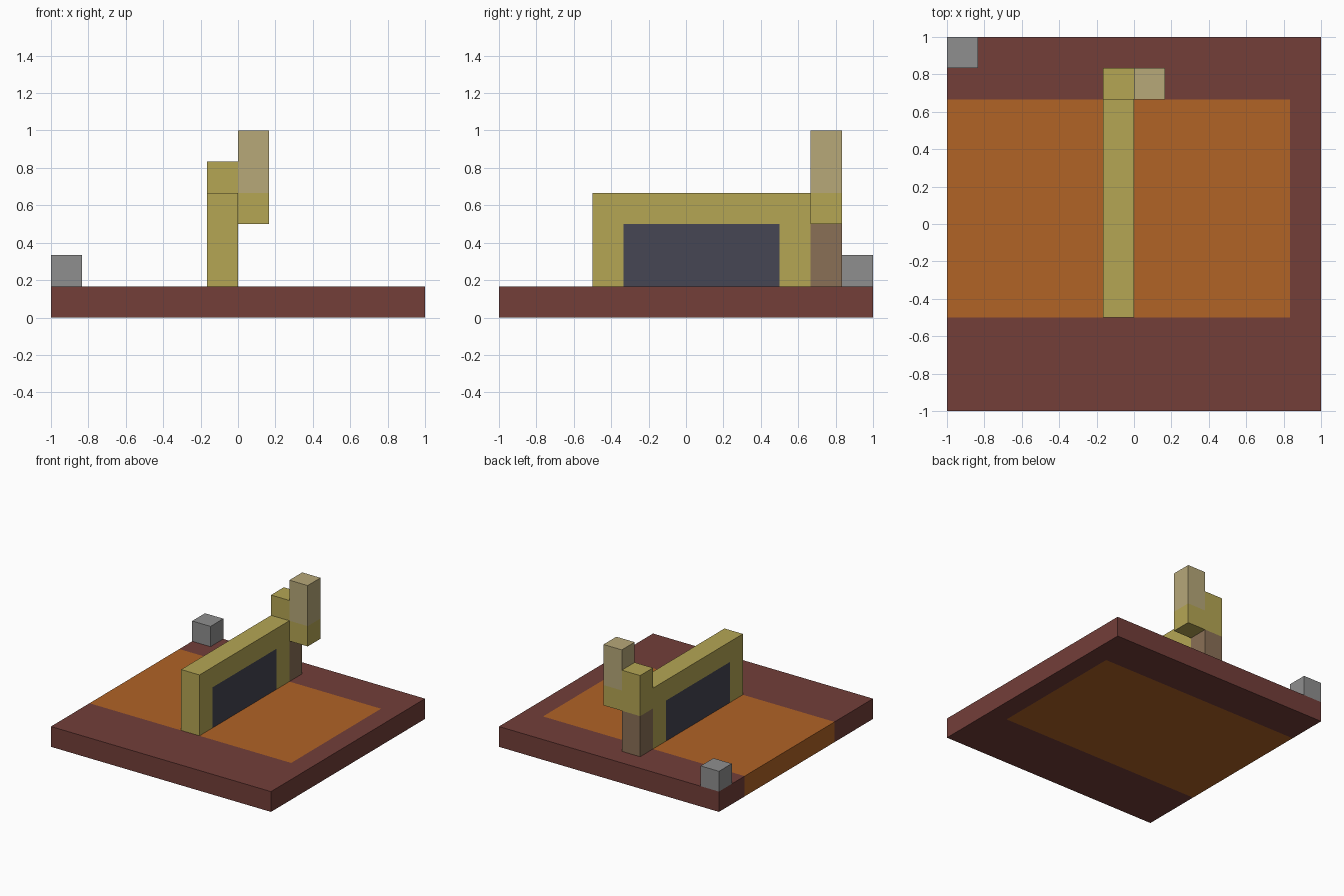
import bpy
import bmesh
from mathutils import Vector

U = 1 / 6  # the whole model sits on a grid of this step

old = bpy.data.objects.get("Cube")
if old:
    bpy.data.objects.remove(old, do_unlink=True)


def material(name, rgb):
    """Flat material from 0-255 display values, converted to linear."""
    linear = [((c / 255 + 0.055) / 1.055) ** 2.4 for c in rgb]
    mat = bpy.data.materials.new(name)
    mat.use_nodes = True
    mat.diffuse_color = (*linear, 1)
    bsdf = mat.node_tree.nodes["Principled BSDF"]
    bsdf.inputs["Base Color"].default_value = (*linear, 1)
    bsdf.inputs["Roughness"].default_value = 0.9
    return mat


maroon = material("maroon", (115, 62, 57))
orange = material("burnt_orange", (177, 99, 38))
olive = material("olive_yellow", (181, 166, 84))
tan = material("pale_tan", (183, 168, 121))
brown = material("dull_brown", (138, 112, 86))
slate = material("dark_slate", (70, 70, 83))
grey = material("mid_grey", (143, 143, 143))


def block(name, low, high, mats, cuts=(), rule=None):
    """Box between two grid corners, sliced at (axis, step) and coloured by rule."""
    low, high = Vector(low), Vector(high)
    bm = bmesh.new()
    bmesh.ops.create_cube(bm, size=1)
    for v in bm.verts:
        v.co = [(a + b) / 2 + c * (b - a) for a, b, c in zip(low, high, v.co)]
    for axis, step in cuts:
        point, normal = Vector(), Vector()
        point[axis], normal[axis] = step, 1
        bmesh.ops.bisect_plane(bm, geom=bm.verts[:] + bm.edges[:] + bm.faces[:],
                               plane_co=point, plane_no=normal)
    bm.normal_update()
    if rule:
        for f in bm.faces:
            f.material_index = int(rule(f.calc_center_median(), f.normal))
    bmesh.ops.scale(bm, vec=(U, U, U), verts=bm.verts)
    mesh = bpy.data.meshes.new(name)
    bm.to_mesh(mesh)
    bm.free()
    for m in mats:
        mesh.materials.append(m)
    obj = bpy.data.objects.new(name, mesh)
    bpy.context.collection.objects.link(obj)
    return obj


# Floor slab with an orange area running out to its right edge
block("floor_slab", (-6, -6, 0), (6, 6, 1), [maroon, orange],
      cuts=[(0, 5), (1, -3), (1, 4)],
      rule=lambda c, n: c.x < 5 and -3 < c.y < 4)

# Wall with a dark panel on both broad sides
block("wall", (-1, -3, 1), (0, 4, 4), [olive, slate],
      cuts=[(1, -2), (1, 3), (2, 3)],
      rule=lambda c, n: abs(n.x) > 0.5 and -2 < c.y < 3 and c.z < 3)

# Post behind the wall, brown below and olive above
block("rear_post", (-1, 4, 1), (0, 5, 5), [brown, olive],
      cuts=[(2, 3)], rule=lambda c, n: c.z > 3)

# Raised block hung on the post, olive at the foot
block("raised_block", (0, 4, 3), (1, 5, 6), [olive, tan],
      cuts=[(2, 4)], rule=lambda c, n: c.z > 4)

# Small cube in the back right corner
block("corner_cube", (-6, 5, 1), (-5, 6, 2), [grey])
